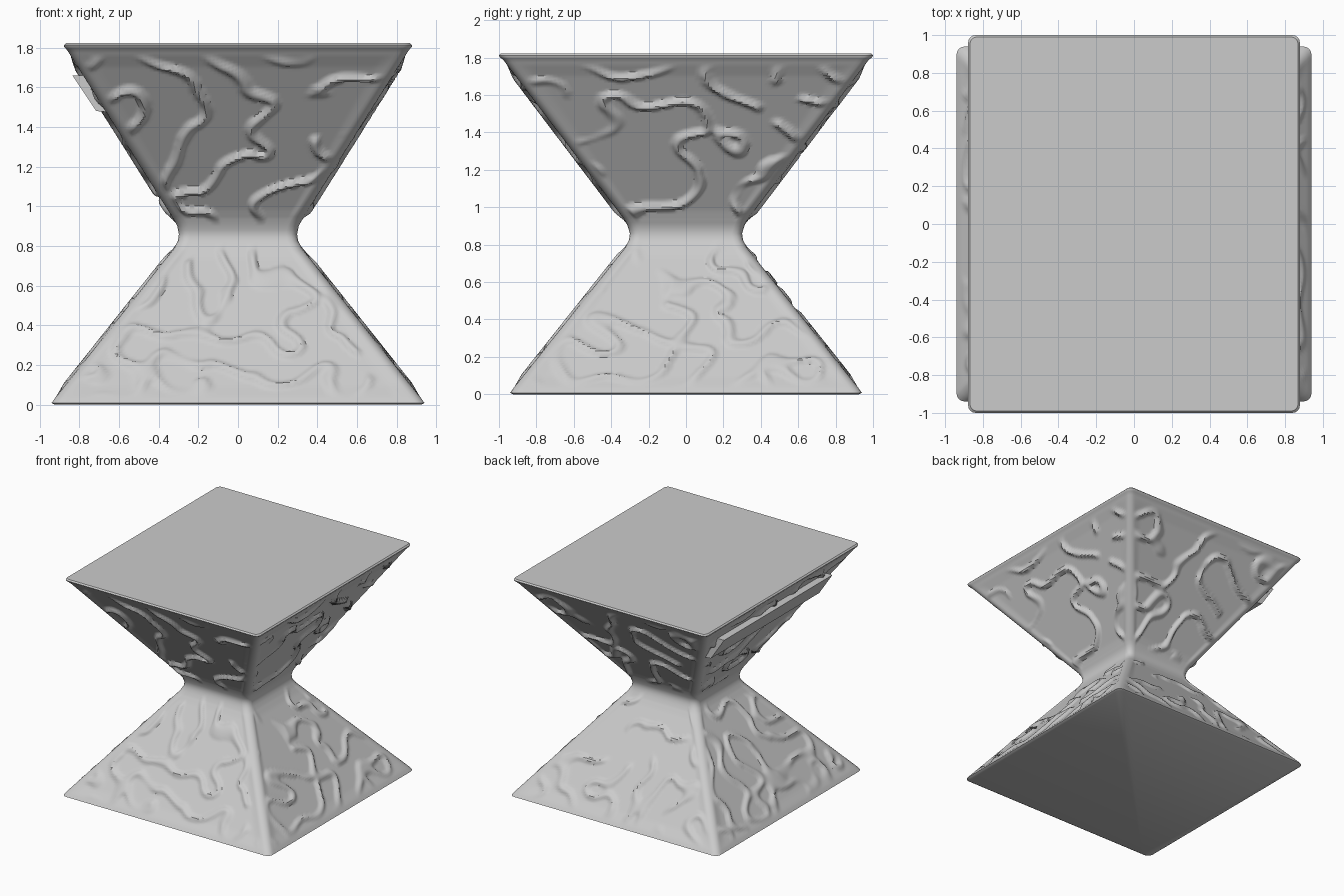
import bpy, bmesh, math
from mathutils import Vector, noise

if "Cube" in bpy.data.objects:
    bpy.data.objects.remove(bpy.data.objects["Cube"])

EDGE = 84      # divisions along each flat side
CORNER = 4     # divisions around each rounded corner


def ring(hx, hy, r):
    """Rounded rectangle: list of (x, y, position along side 0-1)."""
    pts = []
    corners = [(1, 1), (-1, 1), (-1, -1), (1, -1)]
    for k, (sx, sy) in enumerate(corners):
        cx, cy = sx * (hx - r), sy * (hy - r)
        arc = []
        for i in range(CORNER + 1):
            a = math.pi / 2 * (k + i / CORNER)
            arc.append((cx + r * math.cos(a), cy + r * math.sin(a), 0.0))
        pts += arc
        nx, ny = corners[(k + 1) % 4]
        a = math.pi / 2 * (k + 1)
        end = (nx * (hx - r) + r * math.cos(a), ny * (hy - r) + r * math.sin(a))
        for i in range(1, EDGE):
            t = i / EDGE
            pts.append((arc[-1][0] * (1 - t) + end[0] * t,
                        arc[-1][1] * (1 - t) + end[1] * t, t))
    return pts


# Hourglass profile: half width x, half width y, z, corner radius, steps to next
profile = [
    (0.925, 0.925, 0.0, 0.04, 1), (0.94, 0.94, 0.008, 0.045, 1),
    (0.925, 0.925, 0.03, 0.045, 62), (0.325, 0.325, 0.785, 0.05, 2),
    (0.303, 0.305, 0.825, 0.05, 2), (0.298, 0.30, 0.86, 0.05, 2),
    (0.306, 0.312, 0.90, 0.05, 2), (0.325, 0.33, 0.935, 0.05, 68),
    (0.86, 0.975, 1.785, 0.04, 2), (0.876, 0.995, 1.803, 0.04, 1),
    (0.878, 1.0, 1.812, 0.04, 1), (0.868, 0.99, 1.822, 0.035, 1),
]
levels = []
for a, b in zip(profile, profile[1:]):
    for i in range(a[4]):
        t = i / a[4]
        levels.append([a[j] * (1 - t) + b[j] * t for j in range(4)])
levels.append(profile[-1][:4])


def vein(p, upper):
    """Meandering ridge height 0-1 from the zero lines of smooth noise."""
    horizontal = 3.3 if upper else 4.6
    s = Vector((horizontal, horizontal, 4.8))
    off = Vector((3.7, 8.1, 2.3))

    def f(q):
        return noise.noise(Vector((q.x * s.x, q.y * s.y, q.z * s.z)) + off)
    e = 0.01
    n = f(p)
    g = Vector((f(p + Vector((e, 0, 0))) - n, f(p + Vector((0, e, 0))) - n,
                f(p + Vector((0, 0, e))) - n)).length / e
    d = abs(n) / max(g, 0.8)
    gaps = noise.noise(p * 3.1 + Vector((11, 5, 7)))
    keep = min(1, max(0, (gaps + 0.4) * 6))
    return max(0, 1 - (d / 0.026) ** 2) * keep


def smooth(obj):
    bpy.context.view_layer.objects.active = obj
    obj.select_set(True)
    bpy.ops.object.shade_smooth_by_angle(angle=math.radians(40))
    obj.select_set(False)


def make_object(name, bm):
    mesh = bpy.data.meshes.new(name)
    bmesh.ops.recalc_face_normals(bm, faces=bm.faces[:])
    bm.to_mesh(mesh)
    bm.free()
    obj = bpy.data.objects.new(name, mesh)
    bpy.context.collection.objects.link(obj)
    return obj


# Hourglass body with flat top and bottom
bm = bmesh.new()
rows, relief = [], []
for hx, hy, z, r in levels:
    row = []
    for x, y, t in ring(hx, hy, r):
        v = bm.verts.new((x, y, z))
        row.append(v)
        fade = min(1, t * (1 - t) * 25)
        fade *= min(1, max(0, z - 0.04) / 0.06, max(0, 1.76 - z) / 0.06,
                    max(0, abs(z - 0.86) - 0.06) / 0.06)
        relief.append((v, fade))
    rows.append(row)
n = len(rows[0])
for a, b in zip(rows, rows[1:]):
    for i in range(n):
        j = (i + 1) % n
        bm.faces.new((a[i], a[j], b[j], b[i]))
bm.faces.new(rows[0][::-1])
bm.faces.new(rows[-1])
bm.normal_update()

# Raised root-like veins on every sloping side
moves = []
for v, fade in relief:
    if fade > 0:
        upper = v.co.z > 0.86
        height = 0.026 if upper else 0.018
        moves.append((v, v.normal * (fade * (vein(v.co, upper) * height - 0.006))))
for v, m in moves:
    v.co += m
smooth(make_object("hourglass_body", bm))

# Slanted slat fixed under the top on the left side
bm = bmesh.new()
section = [(-0.835, 1.66), (-0.77, 1.66), (-0.655, 1.475), (-0.715, 1.48)]
ends = [[bm.verts.new((x, y, z)) for x, z in section] for y in (-0.7, 0.7)]
bm.faces.new(ends[0])
bm.faces.new(ends[1][::-1])
for i in range(4):
    j = (i + 1) % 4
    bm.faces.new((ends[0][i], ends[0][j], ends[1][j], ends[1][i]))
make_object("side_slat", bm)
